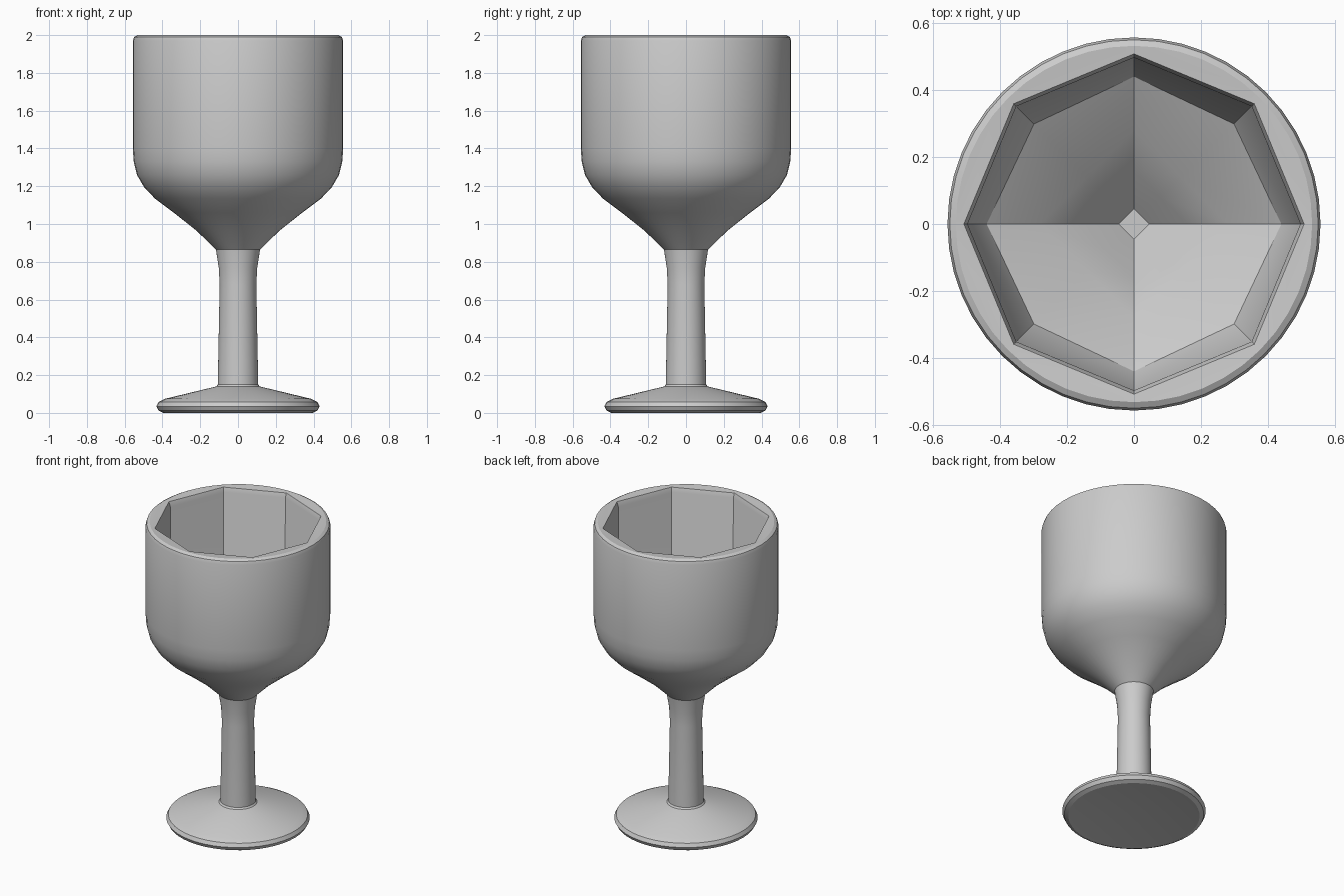
import bpy, bmesh, math

if "Cube" in bpy.data.objects:
    bpy.data.objects.remove(bpy.data.objects["Cube"])

SEG, SIDES = 48, 8
STEP = SEG // SIDES

# Outer silhouette (radius, height) from the foot underside up to the rim
outer = [(0.36, 0.004), (0.395, 0.0), (0.42, 0.012), (0.432, 0.035), (0.42, 0.058),
         (0.385, 0.075), (0.115, 0.14), (0.107, 0.15), (0.097, 0.68), (0.102, 0.77),
         (0.117, 0.865), (0.22, 0.965), (0.34, 1.06), (0.44, 1.135), (0.497, 1.195),
         (0.535, 1.26), (0.552, 1.33), (0.557, 1.40), (0.557, 1.97), (0.55, 1.99),
         (0.532, 2.0)]

# Faceted cavity (radius, height, diagonal factor): octagon above, diamond below
inner = [(0.508, 1.995, 1.0), (0.497, 1.965, 1.0), (0.493, 1.36, 1.0),
         (0.44, 1.22, 0.96), (0.28, 1.10, 0.7071), (0.16, 1.01, 0.7071),
         (0.045, 0.91, 0.7071)]

bm = bmesh.new()


def ring(n, r, z, diagonal=1.0):
    verts = []
    for i in range(n):
        a = 2 * math.pi * i / n
        k = r * (diagonal if i % 2 else 1.0)
        verts.append(bm.verts.new((k * math.cos(a), k * math.sin(a), z)))
    return verts


def bridge(a, b):
    n = len(a)
    for i in range(n):
        j = (i + 1) % n
        bm.faces.new((a[i], a[j], b[j], b[i]))


# Foot, stem and bowl exterior
outside = [ring(SEG, r, z) for r, z in outer]
for a, b in zip(outside, outside[1:]):
    bridge(a, b)

# Shallow hollow under the foot
centre = bm.verts.new((0, 0, 0.03))
for i in range(SEG):
    bm.faces.new((centre, outside[0][(i + 1) % SEG], outside[0][i]))

# Bowl interior and its small floor
inside = [ring(SIDES, r, z, d) for r, z, d in inner]
for a, b in zip(inside, inside[1:]):
    bridge(a, b)
bm.faces.new(inside[-1])

# Rim joining the round lip to the octagonal opening
lip, mouth = outside[-1], inside[0]
for i in range(SIDES):
    arc = [lip[(i * STEP + k) % SEG] for k in range(STEP + 1)]
    bm.faces.new(arc + [mouth[(i + 1) % SIDES], mouth[i]])

bmesh.ops.recalc_face_normals(bm, faces=bm.faces[:])
mesh = bpy.data.meshes.new("goblet")
bm.to_mesh(mesh)
bm.free()

goblet = bpy.data.objects.new("goblet", mesh)
bpy.context.collection.objects.link(goblet)
bpy.context.view_layer.objects.active = goblet
goblet.select_set(True)
bpy.ops.object.shade_smooth_by_angle(angle=math.radians(25))
